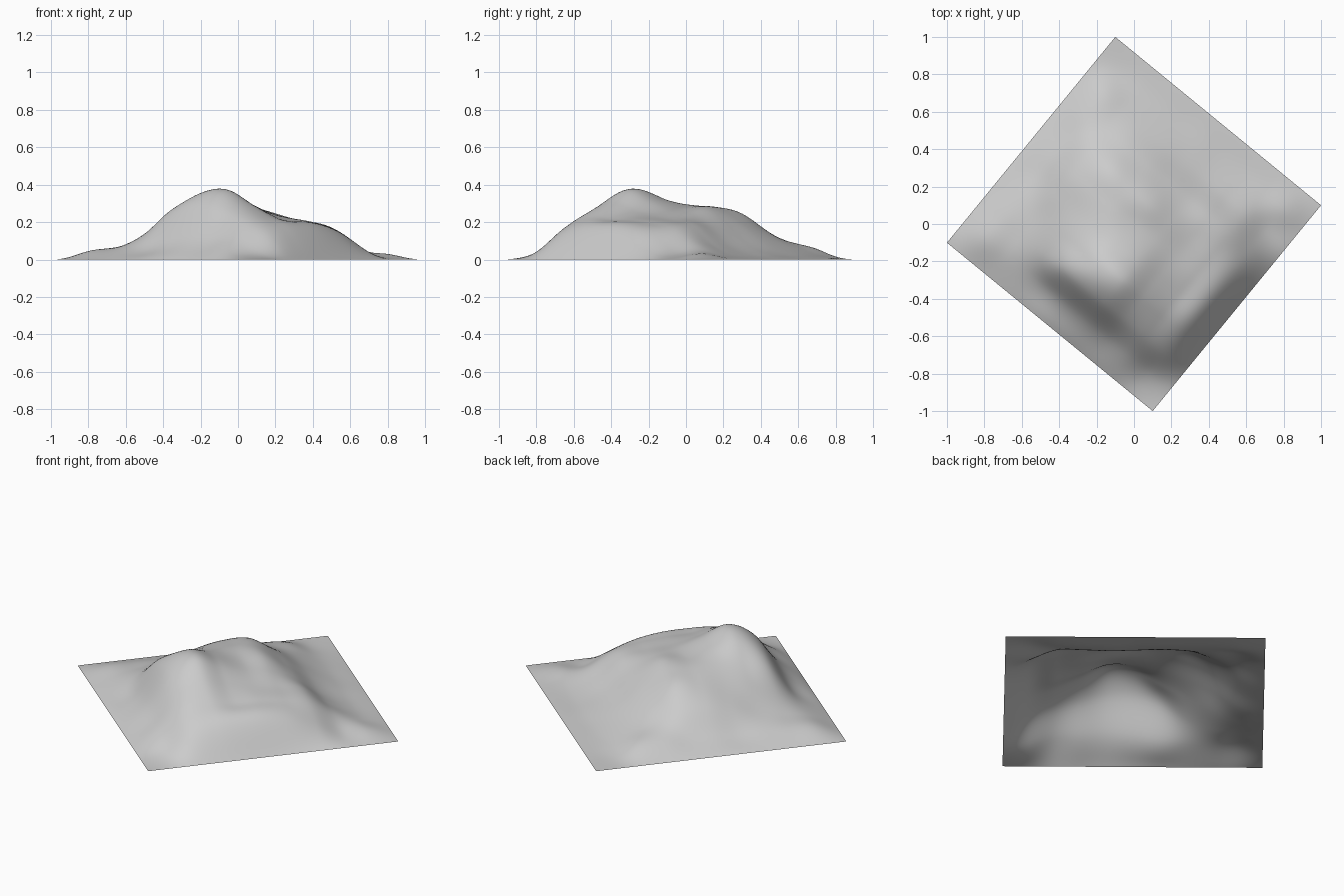
import bpy, bmesh

if "Cube" in bpy.data.objects:
    bpy.data.objects.remove(bpy.data.objects["Cube"])

# Interior heights (hundredths) on a 10 x 10 cell control grid; the rim lies at zero.
# Rows run from the front-left edge to the back-right edge.
ROWS = [
    [4.5, 5, 6, 7, 9.5, 11, 10, 9.5, 4],
    [5, 8, 14.5, 24.5, 29.5, 30, 25.5, 20.5, 13],
    [5, 11, 19.5, 28, 36, 37.5, 30.5, 23.5, 16.5],
    [5, 15, 22.5, 28.5, 32, 32, 26.5, 21.5, 17.5],
    [6.5, 18, 25, 28.5, 28.5, 27, 23.5, 21, 17],
    [7, 17.5, 25, 27, 27.5, 24.5, 21.5, 19.5, 14.5],
    [7.5, 12, 16.5, 18.5, 18.5, 18, 18.5, 16.5, 9.5],
    [6, 7, 8, 8.5, 8, 7.5, 8, 8, 3],
    [1, 2, 2.5, 2.5, 2.5, 2, 2, 2.5, 3],
]
CELLS, RES = 10, 80


def control(i, j):
    if 0 < i < CELLS and 0 < j < CELLS:
        return ROWS[j - 1][i - 1] / 100
    # outside the rim, continue the slope downward so the edges stay straight-sided
    ci, cj = min(max(i, 0), CELLS), min(max(j, 0), CELLS)
    if (ci, cj) != (i, j):
        return -control(2 * ci - i, 2 * cj - j)
    return 0.0


def cubic(p, t):
    a, b, c, d = p
    return b + 0.5 * t * (c - a + t * (2*a - 5*b + 4*c - d + t * (3*(b - c) + d - a)))


def height(u, v):
    """Smooth Catmull-Rom surface through the control heights."""
    i, j = min(int(u * CELLS), CELLS - 1), min(int(v * CELLS), CELLS - 1)
    s, t = u * CELLS - i, v * CELLS - j
    rows = [cubic([control(i + k, j + m) for k in range(-1, 3)], s) for m in range(-1, 3)]
    return max(0.0, cubic(rows, t))


# Terrain sheet: a turned square with a smooth mountain
bm = bmesh.new()
grid = []
for b in range(RES + 1):
    v = b / RES
    grid.append([])
    for a in range(RES + 1):
        u = a / RES
        grid[b].append(bm.verts.new((-1 + 1.1*u + 0.9*v, -0.1 - 0.9*u + 1.1*v, height(u, v))))
for b in range(RES):
    for a in range(RES):
        f = bm.faces.new((grid[b][a], grid[b][a + 1], grid[b + 1][a + 1], grid[b + 1][a]))
        f.smooth = True
mesh = bpy.data.meshes.new("mountain_terrain")
bm.to_mesh(mesh)
bm.free()

# Plain grey rock
rock = bpy.data.materials.new("light_grey_rock")
rock.diffuse_color = (0.6, 0.6, 0.6, 1)
rock.use_nodes = True
rock.node_tree.nodes["Principled BSDF"].inputs["Base Color"].default_value = rock.diffuse_color
mesh.materials.append(rock)
terrain = bpy.data.objects.new("mountain_terrain", mesh)
bpy.context.collection.objects.link(terrain)
